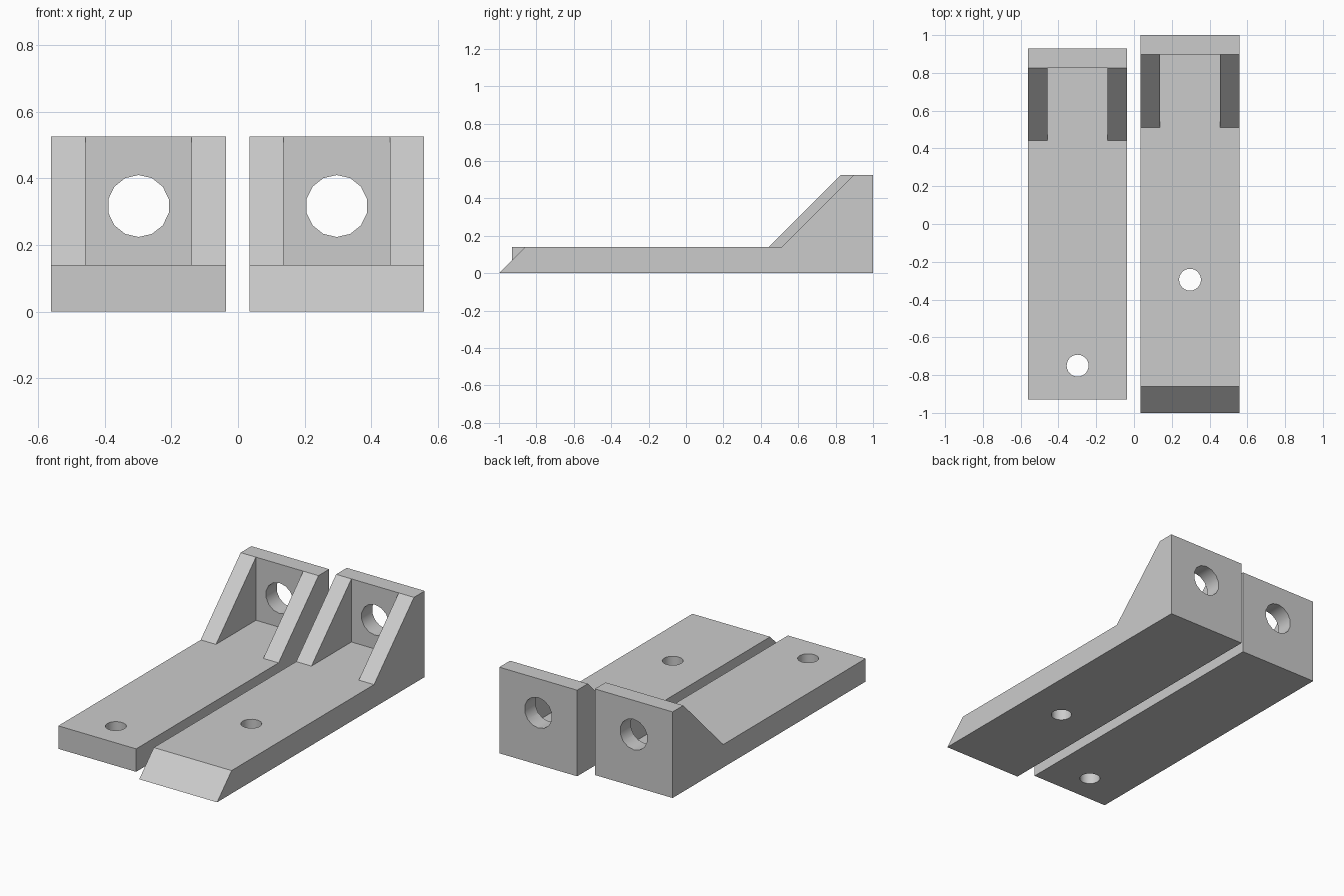
import bpy, bmesh, math
from mathutils import Matrix

if "Cube" in bpy.data.objects:
    bpy.data.objects.remove(bpy.data.objects["Cube"])

grey = bpy.data.materials.new("light_grey")
grey.diffuse_color = (0.6, 0.6, 0.6, 1)
grey.use_nodes = True
grey.node_tree.nodes["Principled BSDF"].inputs["Base Color"].default_value = grey.diffuse_color

SLAB, TOP, WALL, SIDE = 0.14, 0.525, 0.103, 0.103


def new_object(name, bm):
    bmesh.ops.recalc_face_normals(bm, faces=bm.faces)
    mesh = bpy.data.meshes.new(name)
    bm.to_mesh(mesh)
    bm.free()
    mesh.materials.append(grey)
    obj = bpy.data.objects.new(name, mesh)
    bpy.context.collection.objects.link(obj)
    return obj


def extrude_profile(name, points, x0, x1):
    """Extrude a (y, z) outline along x."""
    bm = bmesh.new()
    face = bm.faces.new([bm.verts.new((x0, y, z)) for y, z in points])
    res = bmesh.ops.extrude_face_region(bm, geom=[face])
    verts = [g for g in res["geom"] if isinstance(g, bmesh.types.BMVert)]
    bmesh.ops.translate(bm, verts=verts, vec=(x1 - x0, 0, 0))
    return new_object(name, bm)


def cylinder(name, centre, radius, depth, sides, rotation):
    bm = bmesh.new()
    bmesh.ops.create_cone(bm, cap_ends=True, segments=sides, radius1=radius,
                          radius2=radius, depth=depth,
                          matrix=Matrix.Translation(centre) @ rotation)
    return new_object(name, bm)


def cut(obj, cutter):
    mod = obj.modifiers.new("cut", 'BOOLEAN')
    mod.operation, mod.solver, mod.object = 'DIFFERENCE', 'EXACT', cutter
    bpy.context.view_layer.objects.active = obj
    bpy.ops.object.modifier_apply(modifier=mod.name)
    bpy.data.objects.remove(cutter)


def bracket(name, x0, x1, front, back, bevel, hole_y):
    mid = (x0 + x1) / 2
    wall = back - WALL
    toe = wall - (TOP - SLAB)
    # slab, back wall and sloped side gussets as one outline
    body = extrude_profile(name, [(front, 0), (back, 0), (back, TOP), (wall, TOP),
                                  (toe, SLAB), (front + bevel, SLAB)], x0, x1)
    # pocket between the gussets
    cut(body, extrude_profile("pocket_cutter",
                              [(toe - 0.05, SLAB), (wall, SLAB),
                               (wall, TOP + 0.1), (toe - 0.05, TOP + 0.1)],
                              x0 + SIDE, x1 - SIDE))
    # large hole through the wall, vertex pointing up
    cut(body, cylinder("wall_hole_cutter", (mid, back - WALL / 2, 0.317), 0.093, 0.3, 14,
                       Matrix.Rotation(math.pi / 2, 4, 'X')))
    # screw hole through the slab
    cut(body, cylinder("slab_hole_cutter", (mid, hole_y, SLAB / 2), 0.058, 0.4, 24,
                       Matrix.Identity(4)))
    bpy.ops.object.select_all(action='DESELECT')
    body.select_set(True)
    bpy.context.view_layer.objects.active = body
    bpy.ops.object.shade_smooth_by_angle(angle=math.radians(30))


bracket("left_bracket", -0.561, -0.036, -0.93, 0.93, 0.0, -0.75)
bracket("right_bracket", 0.034, 0.559, -1.0, 1.0, 0.14, -0.295)
